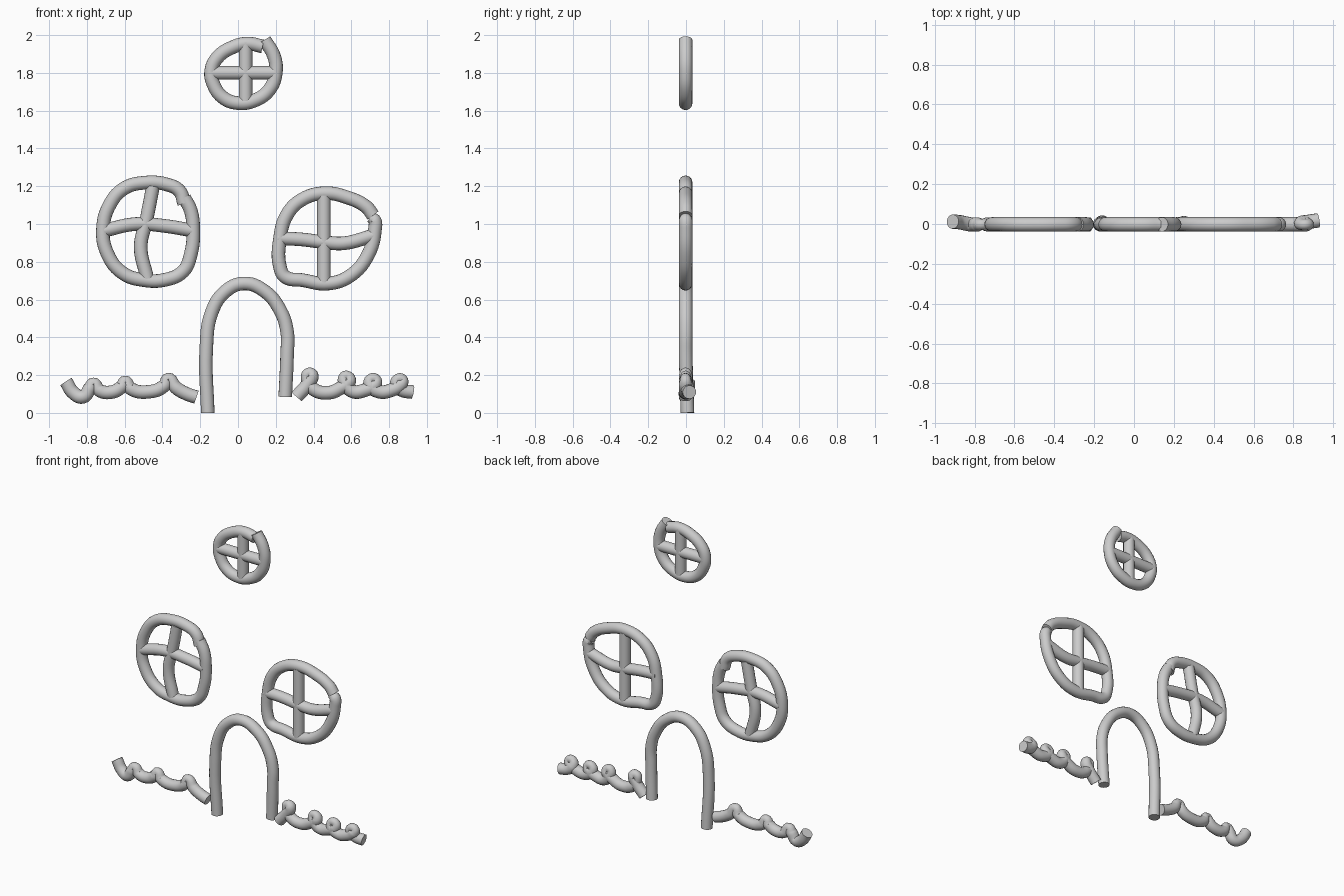
import bpy

R = 0.036  # tube radius


def tube(name, pts, pinch=()):
    """Smooth round tube through (x, z) or (x, z, y) points; pinch = indices of thinner points."""
    cu = bpy.data.curves.new(name, 'CURVE')
    cu.dimensions = '3D'
    cu.bevel_depth = R
    cu.bevel_resolution = 6
    cu.resolution_u = 6
    cu.use_fill_caps = True
    sp = cu.splines.new('BEZIER')
    sp.bezier_points.add(len(pts) - 1)
    for i, (bp, p) in enumerate(zip(sp.bezier_points, pts)):
        bp.co = (p[0], p[2] if len(p) > 2 else -0.002, p[1])
        bp.handle_left_type = bp.handle_right_type = 'AUTO'
        bp.radius = 0.75 if i in pinch else 1.0
    ob = bpy.data.objects.new(name, cu)
    bpy.context.collection.objects.link(ob)
    bpy.ops.object.select_all(action='DESELECT')
    ob.select_set(True)
    bpy.context.view_layer.objects.active = ob
    bpy.ops.object.convert(target='MESH')
    bpy.ops.object.shade_smooth_by_angle()
    return bpy.context.object


# Small round attic window
tube("attic_window_frame", [
    (.14, 1.975), (.19, 1.89), (.2, 1.8), (.165, 1.71), (.09, 1.655), (0, 1.64),
    (-.08, 1.67), (-.13, 1.74), (-.142, 1.81), (-.11, 1.88), (-.03, 1.935),
    (.05, 1.955), (.13, 1.94)])
tube("attic_window_bar_horizontal", [(-.15, 1.8), (.2, 1.8)])
tube("attic_window_bar_vertical", [(.04, 1.96), (.04, 1.65)])

# Left window
tube("left_window_frame", [
    (-.285, 1.11), (-.31, 1.175), (-.38, 1.21), (-.5, 1.218), (-.6, 1.19), (-.675, 1.11),
    (-.715, .97), (-.69, .84), (-.61, .74), (-.5, .703), (-.38, .706), (-.29, .75),
    (-.25, .84), (-.237, .97), (-.25, 1.07), (-.285, 1.14)])
tube("left_window_bar_horizontal", [(-.71, .965), (-.54, 1.0), (-.39, .99), (-.24, .965)])
tube("left_window_bar_vertical", [(-.45, 1.2), (-.485, 1.02), (-.515, .88), (-.48, .71)])

# Right window
tube("right_window_frame", [
    (.715, 1.045), (.68, 1.09), (.58, 1.14), (.46, 1.163), (.34, 1.13), (.26, 1.05),
    (.222, .92), (.223, .77), (.25, .72), (.34, .703), (.48, .685), (.6, .73),
    (.69, .84), (.725, .97), (.722, 1.02), (.7, 1.035)], pinch=(15,))
tube("right_window_bar_horizontal", [(.21, .925), (.34, .918), (.46, .903), (.56, .898), (.72, .94)])
tube("right_window_bar_vertical", [(.455, 1.15), (.455, .69)])

# Arched doorway
tube("door_arch", [
    (-.16, 0, .008), (-.168, .34), (-.14, .53), (-.07, .64), (.03, .685),
    (.14, .645), (.225, .54), (.26, .43), (.26, .31), (.25, .085, .005)])

# Grass line on the left, with pinched cusps
tube("left_grass", [
    (-.91, .165, .012), (-.87, .105, .008), (-.82, .085), (-.785, .13), (-.765, .16),
    (-.735, .12), (-.67, .11), (-.615, .14), (-.597, .17), (-.57, .13), (-.47, .112),
    (-.39, .145), (-.37, .185), (-.33, .135), (-.27, .1), (-.22, .083)],
    pinch=(4, 8, 12))

# Grass line on the right, with four tight curls
tube("right_grass", [
    (.31, .085), (.37, .155), (.39, .2), (.37, .21), (.36, .185), (.4, .125),
    (.48, .107), (.54, .13), (.59, .17), (.58, .195), (.56, .19), (.57, .15), (.61, .113),
    (.67, .12), (.725, .15), (.73, .178), (.7, .178), (.7, .145), (.75, .112),
    (.81, .12), (.865, .155), (.87, .178), (.843, .178), (.84, .145, .005),
    (.87, .12, .01), (.925, .11, .018)],
    pinch=(3, 4, 9, 10, 15, 16, 21, 22))
